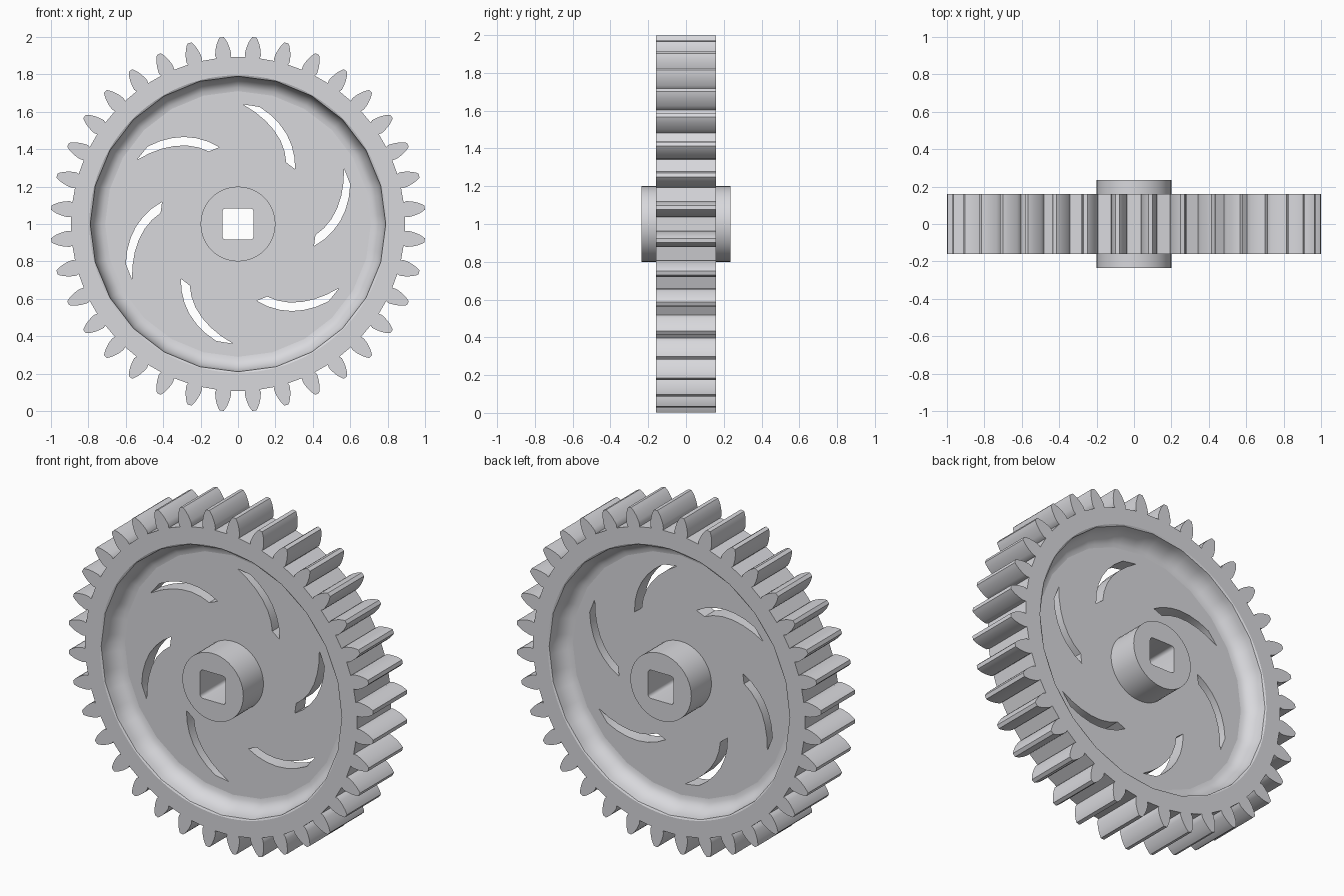
import bpy, bmesh, math
from math import sin, cos, pi, radians

if "Cube" in bpy.data.objects:
    bpy.data.objects.remove(bpy.data.objects["Cube"])

TEETH, SLOTS = 36, 6
RIM_Y, WEB_Y, HUB_Y = 0.16, 0.047, 0.236
LIP_R, FLOOR_R, FACETS, SPLIT = 0.79, 0.71, 24, 4

bm = bmesh.new()


def circle(r, n):
    return [(r * cos(2 * pi * i / n), r * sin(2 * pi * i / n)) for i in range(n)]


def facet_circle(r):
    """Polygon with FACETS sides, each side split into SPLIT pieces."""
    c = circle(r, FACETS)
    pts = []
    for i, (x, z) in enumerate(c):
        x2, z2 = c[(i + 1) % FACETS]
        for k in range(SPLIT):
            t = k / SPLIT
            pts.append((x + (x2 - x) * t, z + (z2 - z) * t))
    return pts


def rotate(pts, a):
    return [(x * cos(a) - z * sin(a), x * sin(a) + z * cos(a)) for x, z in pts]


def loop(pts, y):
    """Closed ring of vertices in the plane at depth y."""
    vs = [bm.verts.new((x, y, 1 + z)) for x, z in pts]
    for i, v in enumerate(vs):
        bm.edges.new((vs[i - 1], v))
    return vs


def wall(a, b):
    """Band of quads between two matching rings."""
    for i in range(len(a)):
        bm.faces.new((a[i - 1], a[i], b[i], b[i - 1]))


def cap(*rings):
    """Flat face bounded by an outer ring with holes."""
    edges = [bm.edges.get((r[i - 1], r[i])) for r in rings for i in range(len(r))]
    bmesh.ops.triangle_fill(bm, use_beauty=True, use_dissolve=False,
                            edges=edges, normal=(0, 1, 0))


# tooth outline: half width, radius
half = [(0.038, 0.892), (0.043, 0.907), (0.041, 0.925), (0.036, 0.948),
        (0.028, 0.972), (0.019, 0.990), (0.011, 1.002)]
tooth = [(r, -w) for w, r in half] + [(r, w) for w, r in reversed(half)]
gear = []
for k in range(TEETH):
    gear += rotate(tooth, 2 * pi * (k + 0.5) / TEETH)

# curved slot outline
slot = [(0.406, -0.118), (0.46, -0.083), (0.508, -0.037), (0.546, 0.015),
        (0.574, 0.075), (0.592, 0.14), (0.60, 0.212), (0.567, 0.297),
        (0.564, 0.22), (0.552, 0.15), (0.531, 0.085), (0.499, 0.025),
        (0.46, -0.022), (0.414, -0.059)]
slots = [rotate(slot, 2 * pi * k / SLOTS) for k in range(SLOTS)]

# square shaft hole with rounded corners
corner = [(0.064 + 0.02 * cos(t * pi / 8), 0.064 + 0.02 * sin(t * pi / 8))
          for t in range(5)]
bore = []
for k in range(4):
    bore += rotate(corner, k * pi / 2)

sides = []
for s in (-1, 1):
    g = loop(gear, s * RIM_Y)
    # round lip, then faceted rounded recess down to the web
    lip = loop(circle(LIP_R + 0.005, FACETS * SPLIT), s * RIM_Y)
    cap(g, lip)
    rings = [lip]
    for i in range(7):
        t = i / 6 * pi / 2
        r = FLOOR_R + (LIP_R - FLOOR_R) * cos(t)
        y = RIM_Y - 0.005 - (RIM_Y - 0.005 - WEB_Y) * sin(t)
        rings.append(loop(facet_circle(r), s * y))
    for a, b in zip(rings, rings[1:]):
        wall(a, b)
    # web with slots
    sl = [loop(p, s * WEB_Y) for p in slots]
    h0 = loop(circle(0.2, 48), s * WEB_Y)
    cap(rings[-1], h0, *sl)
    # hub
    h1 = loop(circle(0.2, 48), s * HUB_Y)
    wall(h0, h1)
    b = loop(bore, s * HUB_Y)
    cap(h1, b)
    sides.append([g, b] + sl)

# walls running through: teeth, shaft hole, slots
for a, b in zip(*sides):
    wall(a, b)

bmesh.ops.recalc_face_normals(bm, faces=bm.faces[:])
mesh = bpy.data.meshes.new("gear_wheel")
bm.to_mesh(mesh)
bm.free()
obj = bpy.data.objects.new("gear_wheel", mesh)
bpy.context.collection.objects.link(obj)

mat = bpy.data.materials.new("light grey metal")
mat.diffuse_color = (0.69, 0.69, 0.72, 1)
mat.use_nodes = True
mat.node_tree.nodes["Principled BSDF"].inputs["Base Color"].default_value = mat.diffuse_color
mesh.materials.append(mat)

# smooth curved walls, flat plane faces
bpy.context.view_layer.objects.active = obj
obj.select_set(True)
bpy.ops.object.shade_smooth_by_angle(angle=radians(30))
for p in mesh.polygons:
    if abs(p.normal.y) > 0.9999:
        p.use_smooth = False
